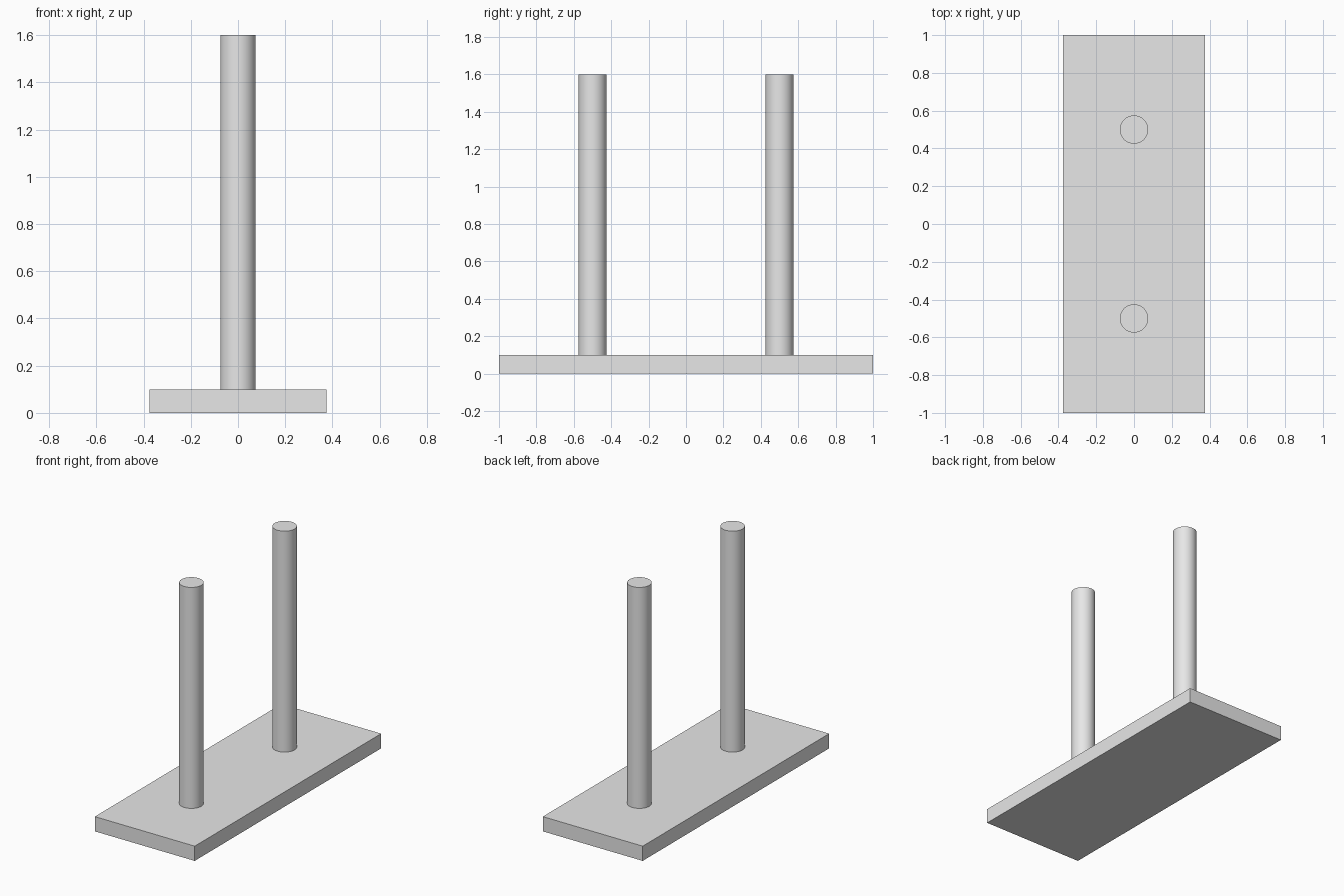
import bpy

if "Cube" in bpy.data.objects:
    bpy.data.objects.remove(bpy.data.objects["Cube"])

grey = bpy.data.materials.new("light_grey")
grey.diffuse_color = (0.8, 0.8, 0.8, 1)
grey.use_nodes = True
grey.node_tree.nodes["Principled BSDF"].inputs["Base Color"].default_value = grey.diffuse_color

# Flat rectangular base
bpy.ops.mesh.primitive_cube_add(size=1, location=(0, 0, 0.05))
base = bpy.context.object
base.name = "base_plate"
base.scale = (0.75, 2.0, 0.1)
bpy.ops.object.transform_apply(location=False, rotation=False, scale=True)
base.data.materials.append(grey)

# Two round posts standing on the base
for name, y in (("front_post", -0.5), ("back_post", 0.5)):
    bpy.ops.mesh.primitive_cylinder_add(vertices=64, radius=0.075, depth=1.5,
                                        location=(0, y, 0.85))
    post = bpy.context.object
    post.name = name
    post.data.materials.append(grey)
    bpy.ops.object.shade_smooth_by_angle()
